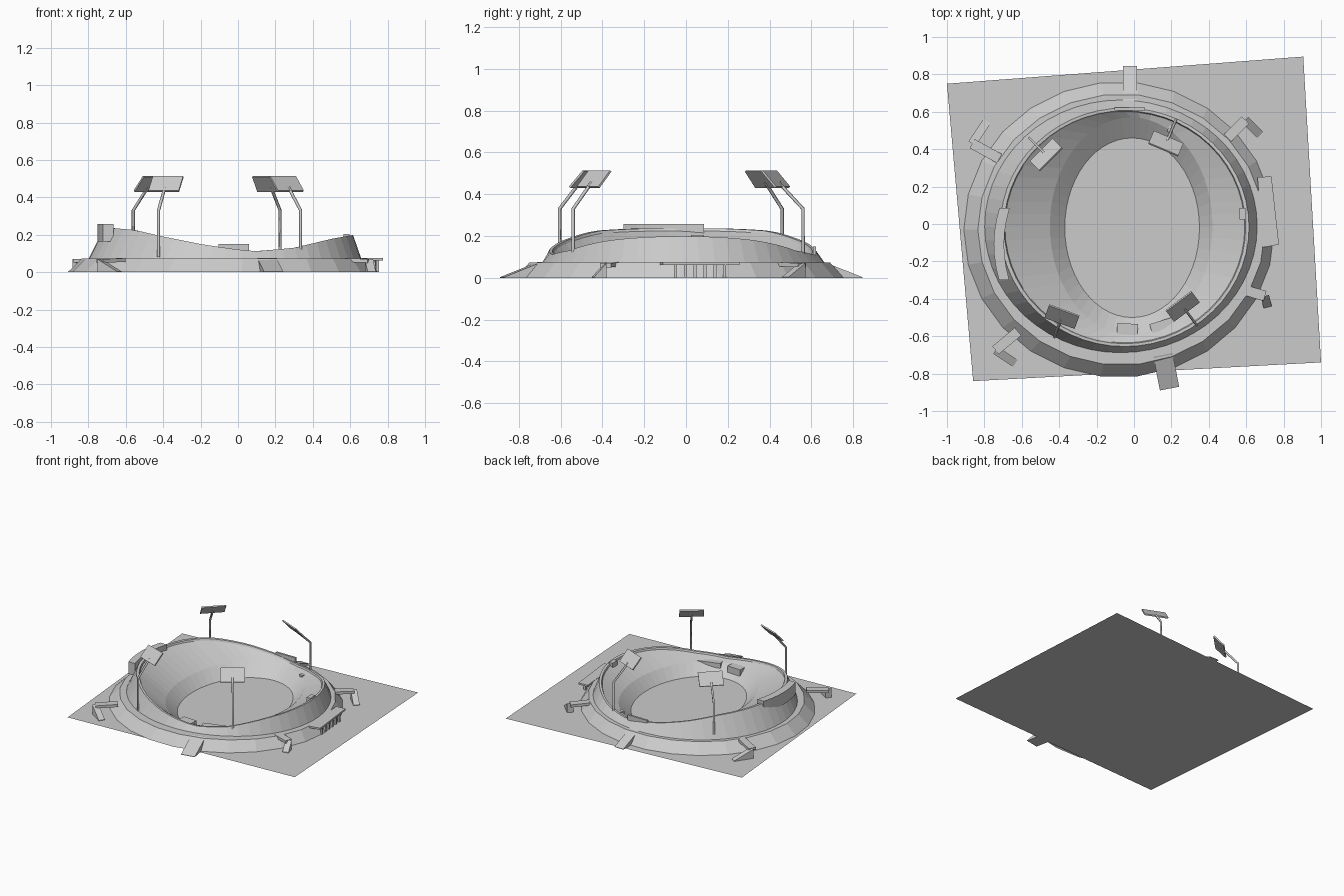
import bpy, bmesh, math
from mathutils import Vector

if "Cube" in bpy.data.objects:
    bpy.data.objects.remove(bpy.data.objects["Cube"])


def make(name, verts, faces):
    me = bpy.data.meshes.new(name)
    me.from_pydata([tuple(v) for v in verts], [], faces)
    bm = bmesh.new()
    bm.from_mesh(me)
    bmesh.ops.recalc_face_normals(bm, faces=bm.faces)
    bm.to_mesh(me)
    bm.free()
    ob = bpy.data.objects.new(name, me)
    bpy.context.collection.objects.link(ob)
    return ob


def ring(x0, x1, y0, y1, z, n):
    """Oval given by its extents; z is a number or a function of x."""
    pts = []
    for i in range(n):
        a = 2 * math.pi * i / n
        x = (x0 + x1) / 2 + (x1 - x0) / 2 * math.cos(a)
        y = (y0 + y1) / 2 + (y1 - y0) / 2 * math.sin(a)
        pts.append((x, y, z(x) if callable(z) else z))
    return pts


def loft(name, rings, cap=False):
    n = len(rings[0])
    verts = [p for r in rings for p in r]
    faces = [(k * n + i, k * n + (i + 1) % n, (k + 1) * n + (i + 1) % n, (k + 1) * n + i)
             for k in range(len(rings) - 1) for i in range(n)]
    if cap:
        faces.append(tuple(range((len(rings) - 1) * n, len(rings) * n)))
    return make(name, verts, faces)


def prism(name, top, bottom):
    """Solid between two matching outlines."""
    n = len(top)
    faces = [tuple(range(n)), tuple(range(2 * n - 1, n - 1, -1))]
    faces += [(i, (i + 1) % n, n + (i + 1) % n, n + i) for i in range(n)]
    return make(name, list(top) + list(bottom), faces)


def strip(name, a, b, width, za, zb, thick=None):
    """Straight walkway from a to b; solid to the ground unless thick is given."""
    a, b = Vector(a), Vector(b)
    d = (b - a).normalized()
    s = Vector((-d.y, d.x)) * width / 2
    top = [(p.x, p.y, z) for p, z in ((a + s, za), (b + s, zb), (b - s, zb), (a - s, za))]
    low = [(x, y, z - thick if thick else 0) for x, y, z in top]
    return prism(name, top, low)


def box(name, x0, x1, y0, y1, z0, z1):
    c = [(x0, y0), (x1, y0), (x1, y1), (x0, y1)]
    return prism(name, [(*p, z1) for p in c], [(*p, z0) for p in c])


def rim_z(x):
    """Saddle-shaped rim height, read along x."""
    pts = [(-.72, .237), (-.66, .235), (-.55, .225), (-.4, .19), (-.2, .15), (0, .12),
           (.1, .112), (.3, .13), (.5, .178), (.62, .2)]
    for (xa, za), (xb, zb) in zip(pts, pts[1:]):
        if x <= xb:
            return za + (zb - za) * max(0, (x - xa) / (xb - xa))
    return pts[-1][1]


# Ground plot
make("ground_plot", [(-1, .75, 0), (-.86, -.84, 0), (1, -.74, 0), (.905, .895, 0)], [(0, 1, 2, 3)])

# Sloped base with flat terrace
loft("terrace_base", [ring(-.91, .75, -.82, .76, 0, 26),
                      ring(-.835, .70, -.755, .695, .073, 26),
                      ring(-.77, .63, -.67, .63, .073, 26)])

# Bowl: outer wall, rim, upper tier, lower tier, field
N = 56
loft("bowl", [ring(-.80, .66, -.69, .665, .07, N),
              ring(-.715, .615, -.655, .62, rim_z, N),
              ring(-.695, .597, -.64, .605, rim_z, N),
              ring(-.69, .592, -.635, .60, lambda x: rim_z(x) - .012, N),
              ring(-.45, .42, -.59, .57, .09, N),
              ring(-.37, .35, -.50, .46, .012, N)], cap=True)

# Straight ramps at front and back
strip("front_ramp", (.155, -.70), (.19, -.88), .105, .076, .003)
strip("back_ramp", (-.022, .66), (-.022, .845), .075, .076, .003)

# L-shaped stairs: landing out from the terrace, then a flight along it
for i, (a, b, c) in enumerate([((-.62, -.575), (-.74, -.675), (-.635, -.745)),
                               ((.58, -.35), (.70, -.385), (.715, -.445)),
                               ((.50, .46), (.595, .555), (.675, .475)),
                               ((-.72, .35), (-.865, .43), (-.785, .55))]):
    strip(f"stair_landing_{i}", a, b, .055, .075, .07, .02)
    strip(f"stair_flight_{i}", b, c, .045, .07, .004)

# Entrance canopy on columns
c = [(.66, .25), (.735, .255), (.775, -.11), (.69, -.125)]
prism("entrance_canopy", [(*p, .075) for p in c], [(*p, .062) for p in c])
for i in range(6):
    y = -.05 + i * .047
    box(f"entrance_column_{i}", .735 - .08 * y, .75 - .08 * y, y - .007, y + .007, 0, .065)

# Stand box following the high left rim
out, inn = [], []
for i in range(7):
    y = .085 - i * .064
    bulge = .03 * ((y + .11) / .195) ** 2
    out.append((-.75 + bulge, y))
    inn.append((-.695 + bulge, y))
c = out + inn[::-1]
prism("left_stand_box", [(*p, .258) for p in c], [(*p, .165) for p in c])

# Small rim boxes
box("back_scoreboard", -.105, .06, .607, .622, .11, .15)
box("right_rim_box", .565, .597, .025, .085, .17, .205)

# Player tunnels in the lower tier
strip("front_tunnel", (-.09, -.56), (.02, -.565), .06, .095, .095, .05)
strip("front_right_tunnel", (.09, -.56), (.30, -.495), .05, .095, .095, .05)
strip("back_tunnel", (.19, .49), (.22, .56), .03, .10, .10, .05)


# Floodlight masts with bent poles and tilted panels
def mast(name, foot, panel):
    f, p = Vector((*foot, 0)), Vector((*panel, .472))
    inward = (p - f)
    inward.z = 0
    inward.normalize()
    side = Vector((-inward.y, inward.x, 0))
    up = inward * .035 + Vector((0, 0, .039))
    nrm = side.cross(up).normalized() * .005
    corners = [p + s * side * .086 + u * up for s, u in ((-1, -1), (1, -1), (1, 1), (-1, 1))]
    prism(name + "_panel", [q + nrm for q in corners], [q - nrm for q in corners])
    cu = bpy.data.curves.new(name + "_pole", "CURVE")
    cu.dimensions = "3D"
    cu.bevel_depth = .0085
    cu.bevel_resolution = 0
    cu.use_fill_caps = True
    sp = cu.splines.new("POLY")
    sp.points.add(2)
    for pt, q in zip(sp.points, (f + Vector((0, 0, .08)), f + Vector((0, 0, .33)), p - up * .4)):
        pt.co = (*q, 1)
    ob = bpy.data.objects.new(name + "_pole", cu)
    bpy.context.collection.objects.link(ob)


mast("floodlight_front_left", (-.425, -.605), (-.385, -.495))
mast("floodlight_front_right", (.335, -.54), (.26, -.44))
mast("floodlight_back_right", (.225, .56), (.17, .43))
mast("floodlight_back_left", (-.56, .46), (-.47, .37))
